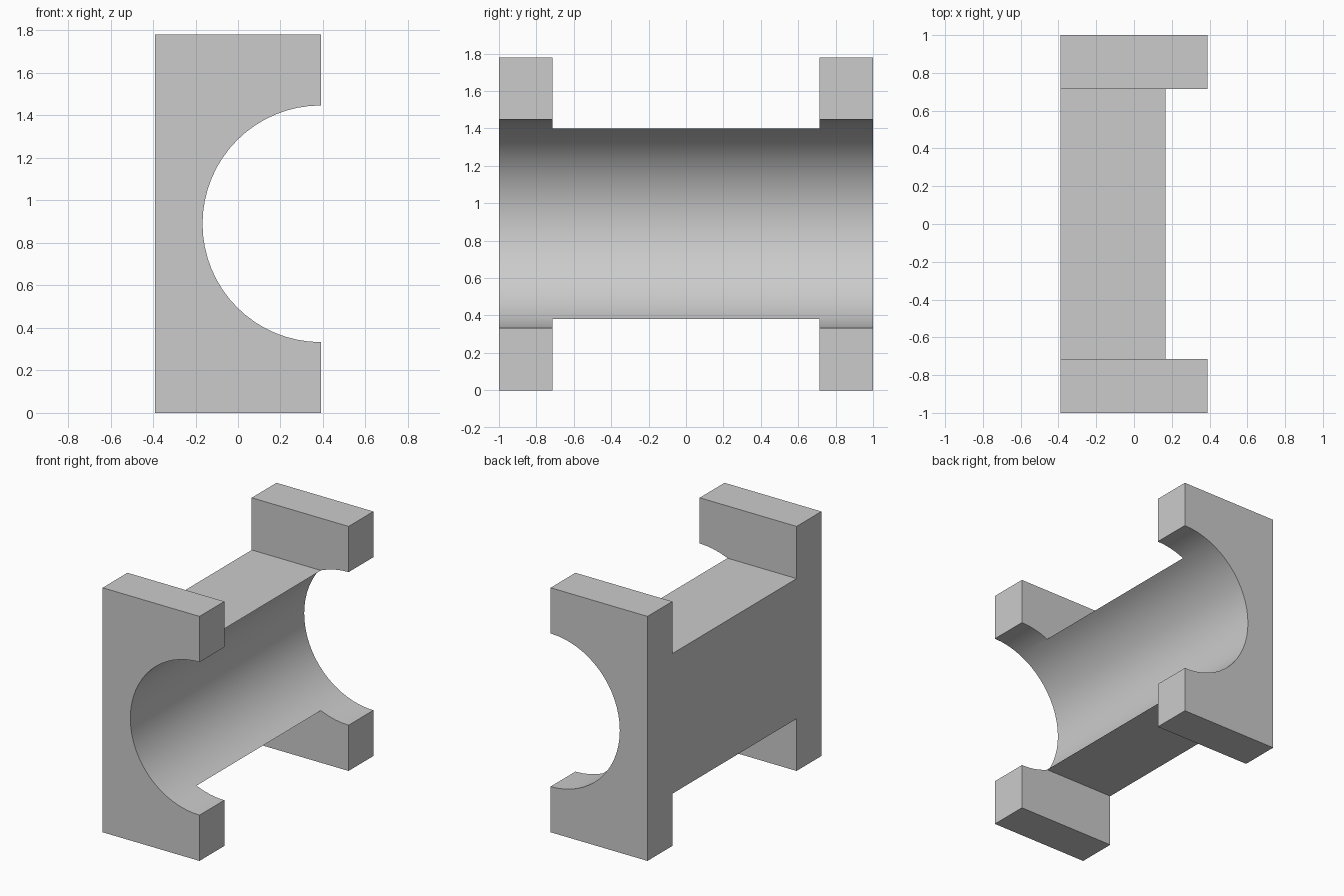
import bpy, bmesh, math
from mathutils import Matrix

cube = bpy.data.objects.get("Cube")
if cube:
    bpy.data.objects.remove(cube, do_unlink=True)

HALF_X, HALF_Y, HEIGHT = 0.39, 1.0, 1.78
WEB_Y, WEB_HALF_Z = 0.715, 0.51      # inner face of end plates, half height of the web
MID = HEIGHT / 2
BORE = 0.557

grey = bpy.data.materials.new("light_grey")
grey.use_nodes = True
colour = (0.6, 0.6, 0.6, 1)
grey.diffuse_color = colour
grey.node_tree.nodes["Principled BSDF"].inputs["Base Color"].default_value = colour


def add_object(name, bm):
    bmesh.ops.recalc_face_normals(bm, faces=bm.faces)
    mesh = bpy.data.meshes.new(name)
    bm.to_mesh(mesh)
    bm.free()
    mesh.materials.append(grey)
    obj = bpy.data.objects.new(name, mesh)
    bpy.context.collection.objects.link(obj)
    return obj


# H-shaped side profile (y, z), built from one quarter and mirrored
quarter = [(WEB_Y, WEB_HALF_Z), (WEB_Y, MID), (HALF_Y, MID)]
upper = quarter + [(y, -z) for y, z in reversed(quarter)]
profile = upper + [(-y, -z) for y, z in upper]

bm = bmesh.new()
face = bm.faces.new([bm.verts.new((-HALF_X, y, MID + z)) for y, z in profile])
ext = bmesh.ops.extrude_face_region(bm, geom=[face])
bmesh.ops.translate(bm, vec=(2 * HALF_X, 0, 0),
                    verts=[v for v in ext["geom"] if isinstance(v, bmesh.types.BMVert)])
cradle = add_object("pipe_cradle", bm)

# Round channel running front to back along the open side
bm = bmesh.new()
bmesh.ops.create_cone(bm, cap_ends=True, segments=64, radius1=BORE, radius2=BORE, depth=2.4,
                      matrix=Matrix.Translation((HALF_X, 0, MID))
                      @ Matrix.Rotation(math.pi / 2, 4, "X"))
cutter = add_object("channel_cutter", bm)
cutter.hide_render = True

cut = cradle.modifiers.new("channel", "BOOLEAN")
cut.operation = "DIFFERENCE"
cut.solver = "EXACT"
cut.object = cutter

bpy.ops.object.select_all(action="DESELECT")
cradle.select_set(True)
bpy.context.view_layer.objects.active = cradle
bpy.ops.object.modifier_apply(modifier=cut.name)
bpy.data.objects.remove(cutter, do_unlink=True)
bpy.ops.object.shade_smooth_by_angle(angle=math.radians(30))
